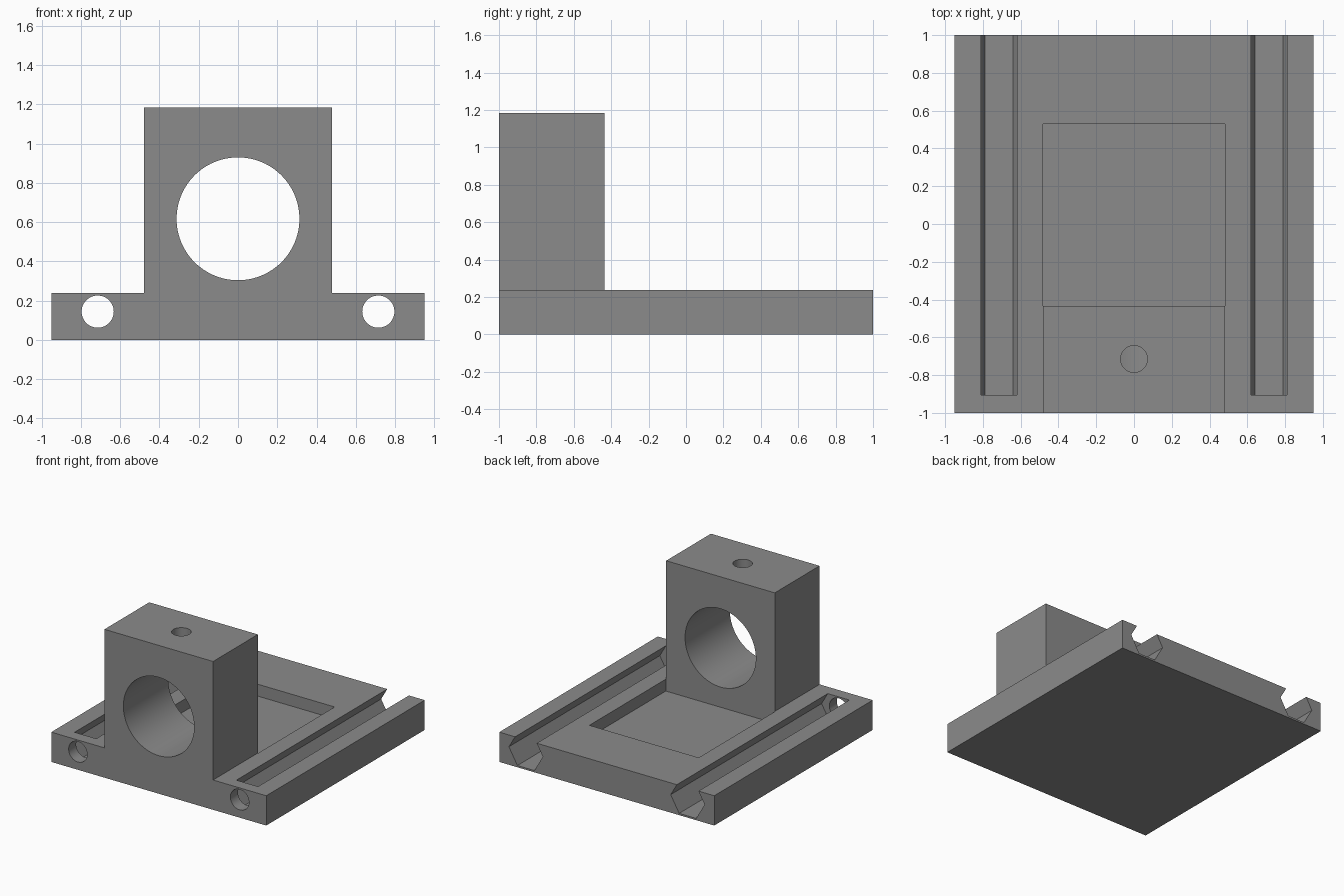
import bpy, bmesh, math

if "Cube" in bpy.data.objects:
    bpy.data.objects.remove(bpy.data.objects["Cube"])

grey = bpy.data.materials.new("mid grey")
grey.diffuse_color = (0.26, 0.26, 0.26, 1)
grey.use_nodes = True
grey.node_tree.nodes["Principled BSDF"].inputs["Base Color"].default_value = grey.diffuse_color


def prism(name, profile, y0, y1):
    """Extrude an (x, z) outline along y."""
    bm = bmesh.new()
    face = bm.faces.new([bm.verts.new((x, y0, z)) for x, z in profile])
    out = bmesh.ops.extrude_face_region(bm, geom=[face])["geom"]
    moved = [v for v in out if isinstance(v, bmesh.types.BMVert)]
    bmesh.ops.translate(bm, verts=moved, vec=(0, y1 - y0, 0))
    bmesh.ops.recalc_face_normals(bm, faces=bm.faces)
    mesh = bpy.data.meshes.new(name)
    bm.to_mesh(mesh)
    bm.free()
    obj = bpy.data.objects.new(name, mesh)
    bpy.context.collection.objects.link(obj)
    return obj


def ring(x, z, r, n):
    return [(x + r * math.cos(2 * math.pi * i / n),
             z + r * math.sin(2 * math.pi * i / n)) for i in range(n)]


def rect(x, z0, z1):
    return [(-x, z0), (x, z0), (x, z1), (-x, z1)]


def cut(target, cutter):
    mod = target.modifiers.new(cutter.name, 'BOOLEAN')
    mod.operation = 'DIFFERENCE'
    mod.solver = 'EXACT'
    mod.object = cutter
    bpy.context.view_layer.objects.active = target
    bpy.ops.object.modifier_apply(modifier=mod.name)
    bpy.data.objects.remove(cutter)


# Base plate and bearing block as one T-shaped body with a thinner rear plate
W, B, H, T = 0.95, 0.48, 1.185, 0.238
BACK = -0.435
bracket = prism("bearing_bracket",
                [(-W, 0), (W, 0), (W, T), (B, T), (B, H), (-B, H), (-B, T), (-W, T)],
                -1, 1)
cut(bracket, prism("rear_clearance", rect(0.6, T, 1.4), BACK, 1.2))

# Shallow pocket in the plate behind the block
cut(bracket, prism("pocket", rect(0.483, 0.143, 0.4), BACK, 0.53))

# Main bore through the block
cut(bracket, prism("bore", ring(0, 0.617, 0.313, 96), -1.2, BACK + 0.1))

# Screw hole from the block top down into the bore
screw = prism("screw_hole", ring(0, 0, 0.071, 48), -0.5, 0.5)
screw.rotation_euler.x = math.pi / 2
screw.location = (0, -0.715, 1.15)
bpy.context.view_layer.update()
cut(bracket, screw)

# Hexagonal side channels, open at the top and rear, with front rod holes
for s in (-1, 1):
    cut(bracket, prism("channel", ring(s * 0.715, 0.144, 0.15, 6), -0.905, 1.2))
    cut(bracket, prism("rod_hole", ring(s * 0.715, 0.144, 0.082, 48), -1.2, -0.8))

# Material, and smooth walls inside the round holes
bracket.data.materials.clear()
bracket.data.materials.append(grey)
for p in bracket.data.polygons:
    p.material_index = 0
bpy.ops.object.select_all(action='DESELECT')
bracket.select_set(True)
bpy.context.view_layer.objects.active = bracket
bpy.ops.object.shade_smooth_by_angle(angle=math.radians(30))
